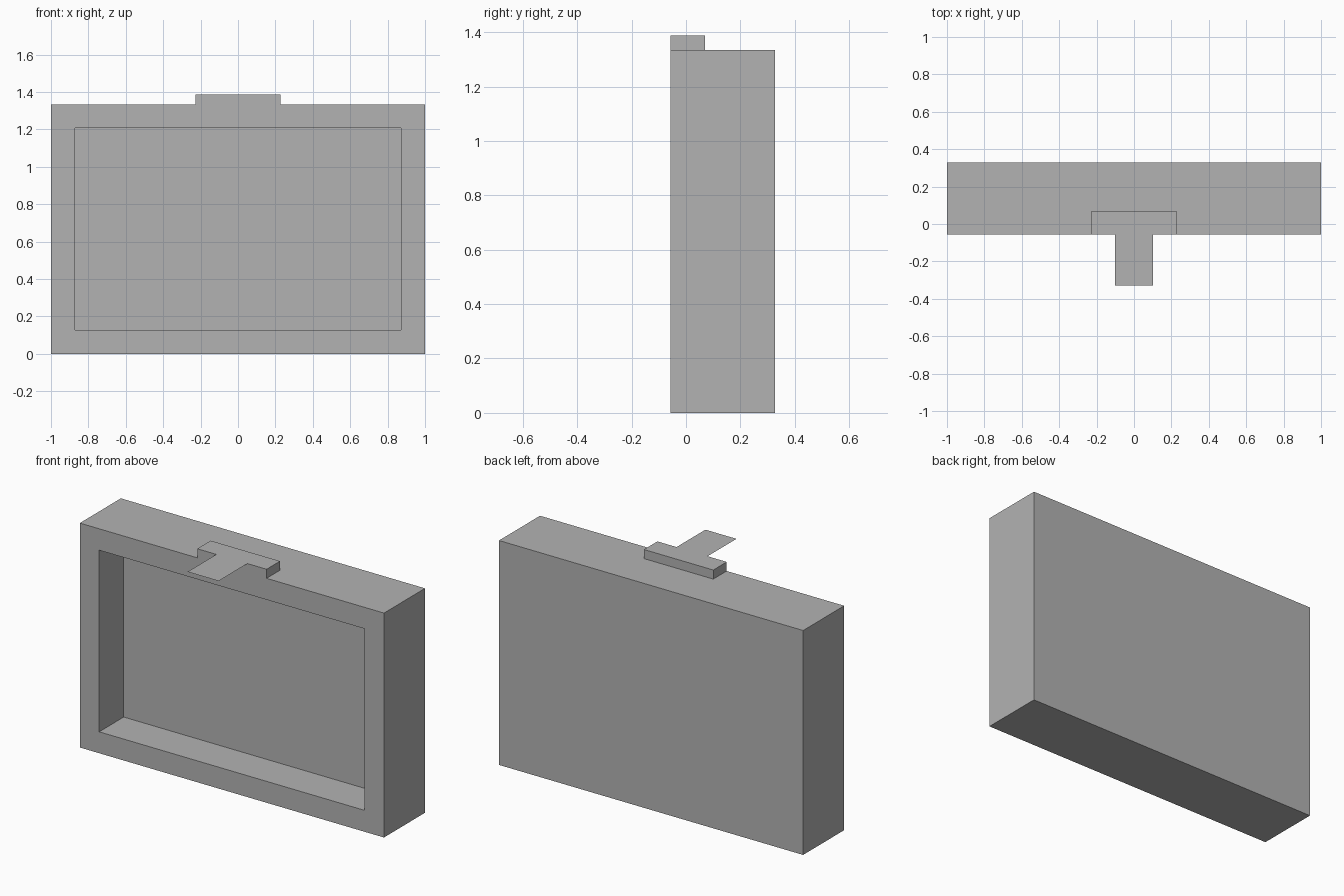
import bpy
import bmesh
from mathutils import Matrix, Vector

cube = bpy.data.objects.get("Cube")
if cube:
    bpy.data.objects.remove(cube, do_unlink=True)

grey = bpy.data.materials.new("plain grey")
grey.use_nodes = True
colour = (0.45, 0.45, 0.45, 1)
grey.diffuse_color = colour
grey.node_tree.nodes["Principled BSDF"].inputs["Base Color"].default_value = colour

WIDTH, HEIGHT = 2.0, 1.334
FRONT, BACK = -0.057, 0.328
TOP = 1.388


def box(low, high):
    """Mesh of an axis-aligned box between two corners."""
    low, high = Vector(low), Vector(high)
    bm = bmesh.new()
    place = Matrix.Translation((low + high) / 2) @ Matrix.Diagonal((*(high - low), 1))
    bmesh.ops.create_cube(bm, size=1, matrix=place)
    bm.normal_update()
    return bm


def facing(bm, direction):
    return [f for f in bm.faces if f.normal.dot(Vector(direction)) > 0.9]


def finish(bm, name):
    mesh = bpy.data.meshes.new(name)
    bm.to_mesh(mesh)
    bm.free()
    mesh.materials.append(grey)
    obj = bpy.data.objects.new(name, mesh)
    bpy.context.collection.objects.link(obj)


# Case with a deep rectangular recess in the front
case = box((-WIDTH / 2, FRONT, 0), (WIDTH / 2, BACK, HEIGHT))
panel = facing(case, (0, -1, 0))
bmesh.ops.inset_region(case, faces=panel, thickness=0.18)
# The second inset forms the recess walls once its panel is pushed back
bmesh.ops.inset_region(case, faces=panel, thickness=0)
bmesh.ops.translate(case, verts=panel[0].verts, vec=(0, 0.23, 0))
finish(case, "case")

# Raised block on top, flush with the front; its base is hidden
block = box((-0.228, FRONT, HEIGHT), (0.228, 0.069, TOP))
bmesh.ops.delete(block, geom=facing(block, (0, 0, -1)), context="FACES")
finish(block, "top_block")

# Thin flat tab reaching forward from the block
tab = bmesh.new()
size = Matrix.Diagonal((0.204, -BACK * -1 + FRONT, 1, 1))
middle = Matrix.Translation((0, (FRONT - BACK) / 2, TOP))
bmesh.ops.create_grid(tab, x_segments=1, y_segments=1, size=0.5, matrix=middle @ size)
finish(tab, "front_tab")
